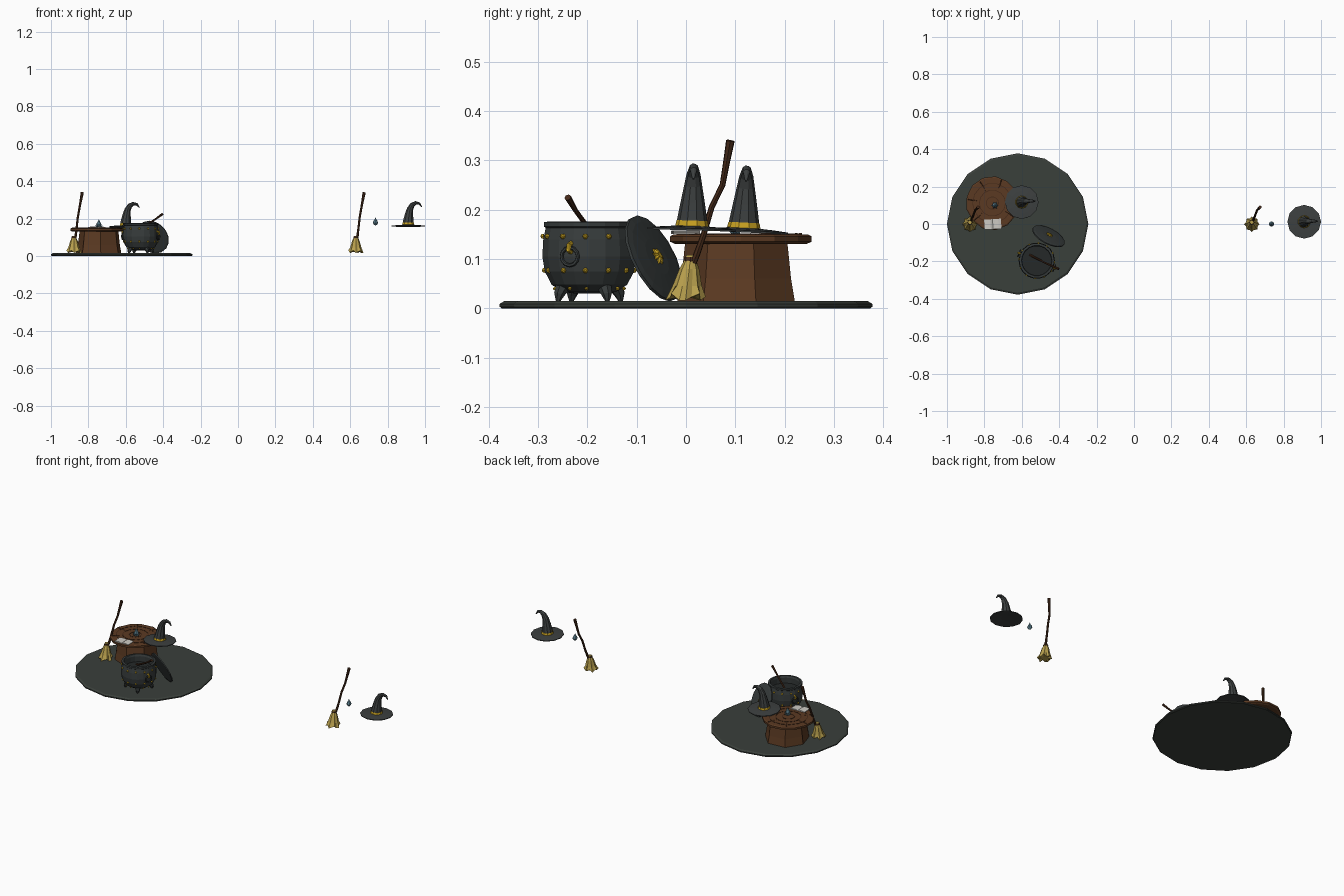
import bpy, bmesh, math, random
from mathutils import Vector, Matrix

if "Cube" in bpy.data.objects:
    bpy.data.objects.remove(bpy.data.objects["Cube"])

random.seed(4)


def mat(name, r, g, b):
    m = bpy.data.materials.new(name)
    m.diffuse_color = (r, g, b, 1)
    m.use_nodes = True
    m.node_tree.nodes["Principled BSDF"].inputs["Base Color"].default_value = m.diffuse_color
    return m


STONE = mat("ground stone", .042, .050, .043)
IRON = mat("dark iron", .038, .045, .045)
FELT = mat("hat felt", .045, .050, .050)
GOLD = mat("gold", .58, .36, .015)
WOOD = mat("stump wood", .105, .042, .016)
DARK = mat("dark wood", .060, .023, .010)
STRAW = mat("straw", .48, .35, .075)
PAPER = mat("paper", .62, .60, .56)
WATER = mat("blue crystal", .13, .26, .33)
BREW = mat("dark brew", .018, .022, .022)


def finish(name, bm, m, loc=(0, 0, 0), direction=None, smooth=False):
    bmesh.ops.recalc_face_normals(bm, faces=bm.faces)
    if direction is not None:
        q = Vector(direction).to_track_quat('Z', 'Y')
        bm.transform(q.to_matrix().to_4x4())
    me = bpy.data.meshes.new(name)
    bm.to_mesh(me)
    bm.free()
    me.materials.append(m)
    for p in me.polygons:
        p.use_smooth = smooth
    ob = bpy.data.objects.new(name, me)
    ob.location = loc
    bpy.context.collection.objects.link(ob)
    return ob


def skin(bm, rings):
    # join matching rings of points, capping both ends
    vs = [[bm.verts.new(p) for p in r] for r in rings]
    n = len(vs[0])
    for a, b in zip(vs, vs[1:]):
        for i in range(n):
            j = (i + 1) % n
            bm.faces.new((a[i], a[j], b[j], b[i]))
    bm.faces.new(vs[0][::-1])
    bm.faces.new(vs[-1])


def lathe(name, prof, n, m, loc, direction=None, smooth=False, wobble=0, spin=0):
    k = [1 + random.uniform(-wobble, wobble) for _ in range(n)]
    bm = bmesh.new()
    skin(bm, [[(r * k[i] * math.cos(math.tau * i / n + spin),
                r * k[i] * math.sin(math.tau * i / n + spin), z)
               for i in range(n)] for r, z in prof])
    return finish(name, bm, m, loc, direction, smooth)


def tube(name, pts, radii, n, m, loc=(0, 0, 0), side=(0, 1, 0)):
    pts = [Vector(p) for p in pts]
    rings = []
    for i, p in enumerate(pts):
        t = (pts[min(i + 1, len(pts) - 1)] - pts[max(i - 1, 0)]).normalized()
        u = Vector(side)
        u = (u - t * u.dot(t)).normalized()
        v = t.cross(u)
        rings.append([p + radii[i] * (u * math.cos(math.tau * k / n) + v * math.sin(math.tau * k / n))
                      for k in range(n)])
    bm = bmesh.new()
    skin(bm, rings)
    return finish(name, bm, m, loc)


def hat(loc, tilt):
    parts = [
        lathe("hat_brim", [(.03, 0), (.06, -.003), (.09, -.005), (.09, -.001), (.06, .002), (.03, .004)],
              12, FELT, loc),
        tube("hat_cone",
             [(0, 0, 0), (0, 0, .02), (.004, 0, .055), (.010, 0, .088), (.022, 0, .110),
              (.040, 0, .121), (.060, 0, .117), (.073, 0, .099)],
             [.033, .030, .024, .018, .014, .010, .007, .002], 10, FELT, loc),
        lathe("hat_band", [(.034, .004), (.0315, .015)], 10, GOLD, loc, spin=math.pi / 10)]
    for p in parts:
        p.rotation_euler.x = tilt


def broom(x):
    # pleated straw head
    bm = bmesh.new()
    n = 16
    rings = []
    for r, z, flute in [(.010, .108, 0), (.012, .098, 0), (.020, .080, .1), (.030, .045, .15),
                        (.041, .016, .2), (.020, .022, 0)]:
        rings.append([(r * (1 - flute * (i % 2)) * math.cos(math.tau * i / n),
                       r * (1 - flute * (i % 2)) * math.sin(math.tau * i / n) + .12 * (z - .05),
                       z + (.007 * (i % 3) if z < .02 else 0)) for i in range(n)])
    skin(bm, rings)
    finish("broom_bristles", bm, STRAW, (x, .003, 0))
    lathe("broom_binding", [(.013, .093), (.014, .099), (.012, .104)], 8, DARK, (x, .009, 0))
    # crooked handle
    tube("broom_handle",
         [(.003, .010, .08), (.009, .022, .11), (.014, .036, .15), (.020, .052, .205),
          (.028, .074, .25), (.036, .082, .295), (.044, .090, .34)],
         [.007, .007, .006, .006, .006, .007, .009], 7, DARK, (x, 0, 0), (1, 0, 0))


def drop(x, y, z):
    lathe("crystal_drop", [(.002, -.002), (.010, .004), (.014, .012), (.011, .021), (.004, .033), (.001, .040)],
          8, WATER, (x, y, z))


# ground disc
lathe("ground_disc", [(.374, 0), (.378, .003), (.378, .009), (.368, .015)], 16, STONE, (-.622, 0, 0))

# stump table
lathe("stump_body", [(.122, .015), (.114, .06), (.106, .135)], 7, WOOD, (-.743, .105, 0),
      wobble=.03, spin=.3)
TX, TY = -.757, .112
lathe("stump_top", [(.132, .130), (.143, .135), (.143, .146), (.136, .150)], 13, WOOD, (TX, TY, 0), wobble=.02)
# growth rings and cracks on the top
for r in (.035, .072, .108):
    lathe("growth_ring", [(r, .149), (r, .1515), (r - .004, .1515), (r - .004, .149)], 14, DARK, (TX, TY, 0))
for i in range(7):
    a = i * .9 + .3
    d = Vector((math.cos(a), math.sin(a), 0))
    tube("top_crack", [d * .075, d * .10 + Vector((.004, 0, 0)), d * .132],
         [.001, .002, .0035], 4, DARK, (TX, TY, .149), (0, 0, 1))
# bark seams on the body
for i in range(7):
    a = .3 + math.tau * i / 7
    d = Vector((math.cos(a), math.sin(a), 0))
    tube("bark_seam", [d * .118 + Vector((0, 0, .016)), d * .103 + Vector((0, 0, .13))],
         [.003, .002], 4, DARK, (-.743, .105, 0), d.cross((0, 0, 1)))

# open book
for s in (-1, 1):
    bm = bmesh.new()
    prof = [(0, .001), (.012, .007), (.030, .006), (.045, .003), (.045, 0), (0, 0)]
    skin(bm, [[(s * x, y, z) for x, z in prof] for y in (-.027, .027)])
    bm.transform(Matrix.Rotation(.06, 4, 'Z'))
    finish("book_page", bm, PAPER, (-.755, -.001, .151))

# crystal with small shards around its foot
drop(-.744, .1, .155)
for i in range(6):
    a = math.tau * i / 6
    d = (math.cos(a), math.sin(a), .45)
    lathe("crystal_shard", [(.006, 0), (.005, .008), (.001, .022)], 5, WATER, (-.744, .1, .153), d)
drop(.735, 0, .165)

# hats and brooms
hat((.91, .012, .163), -.03)
hat((-.600, .117, .159), -.05)
broom(.63)
broom(-.877)

# cauldron
CX, CY = -.52, -.196
lathe("cauldron_body", [(.03, .030), (.055, .033), (.078, .048), (.092, .075), (.097, .105), (.095, .140),
                        (.090, .163), (.094, .166), (.094, .175), (.082, .176), (.078, .165), (.08, .125)],
      18, IRON, (CX, CY, 0))
lathe("brew_surface", [(.081, .125), (.081, .132)], 18, BREW, (CX, CY, 0))


def around(a, r, z):
    return (CX + r * math.cos(a), CY + r * math.sin(a), z)


for r, z, size in [(.095, .146, .006), (.092, .077, .006), (.070, .040, .004)]:
    for i in range(12):
        a = math.radians(30 * i - 5)
        lathe("cauldron_stud", [(size, -.002), (size * .85, .002), (size * .35, .004)], 6, GOLD,
              around(a, r, z), (math.cos(a), math.sin(a), 0))

# clawed feet
for i in range(4):
    a = math.radians(-60 + 90 * i)
    tube("cauldron_foot", [around(a, .050, .052), around(a, .064, .042), around(a, .071, .028), around(a, .074, .013)],
         [.012, .015, .011, .004], 7, IRON, side=(-math.sin(a), math.cos(a), 0))

# ring handles with gold staples
for a in (math.radians(-23), math.radians(157)):
    out = Vector((math.cos(a), math.sin(a), 0))
    bm = bmesh.new()
    n, k = 12, 6
    vs = []
    for i in range(n):
        t = math.tau * i / n
        vs.append([bm.verts.new(((.018 + .004 * math.cos(math.tau * j / k)) * math.cos(t),
                                 (.018 + .004 * math.cos(math.tau * j / k)) * math.sin(t),
                                 .004 * math.sin(math.tau * j / k))) for j in range(k)])
    for i in range(n):
        for j in range(k):
            p, q = vs[i], vs[(i + 1) % n]
            bm.faces.new((p[j], q[j], q[(j + 1) % k], p[(j + 1) % k]))
    finish("handle_ring", bm, IRON, around(a, .102, .105), out)
    tube("handle_staple", [around(a, .093, .132), around(a, .108, .128), around(a, .109, .118), around(a, .095, .114)],
         [.005] * 4, 6, GOLD, side=(-math.sin(a), math.cos(a), 0))

# stirring stick
tube("stirring_stick", [(-.557, -.165, .128), (-.48, -.205, .172), (-.44, -.224, .198), (-.403, -.240, .225)],
     [.006, .005, .005, .007], 7, DARK, side=(0, 0, 1))

# leaning lid with a starry knob
N = Vector((.42, .80, .42)).normalized()
LC = Vector((-.456, -.064, .102))
lathe("cauldron_lid", [(.085, -.007), (.095, -.005), (.095, .001), (.08, .004), (.04, .007)], 16, IRON, LC, N)
bm = bmesh.new()
skin(bm, [[((.018 if i % 2 else .010) * s * math.cos(math.tau * i / 16),
            (.018 if i % 2 else .010) * s * math.sin(math.tau * i / 16), z) for i in range(16)]
          for s, z in ((1, .005), (1, .010), (.5, .015))])
finish("lid_star", bm, GOLD, LC, N)
